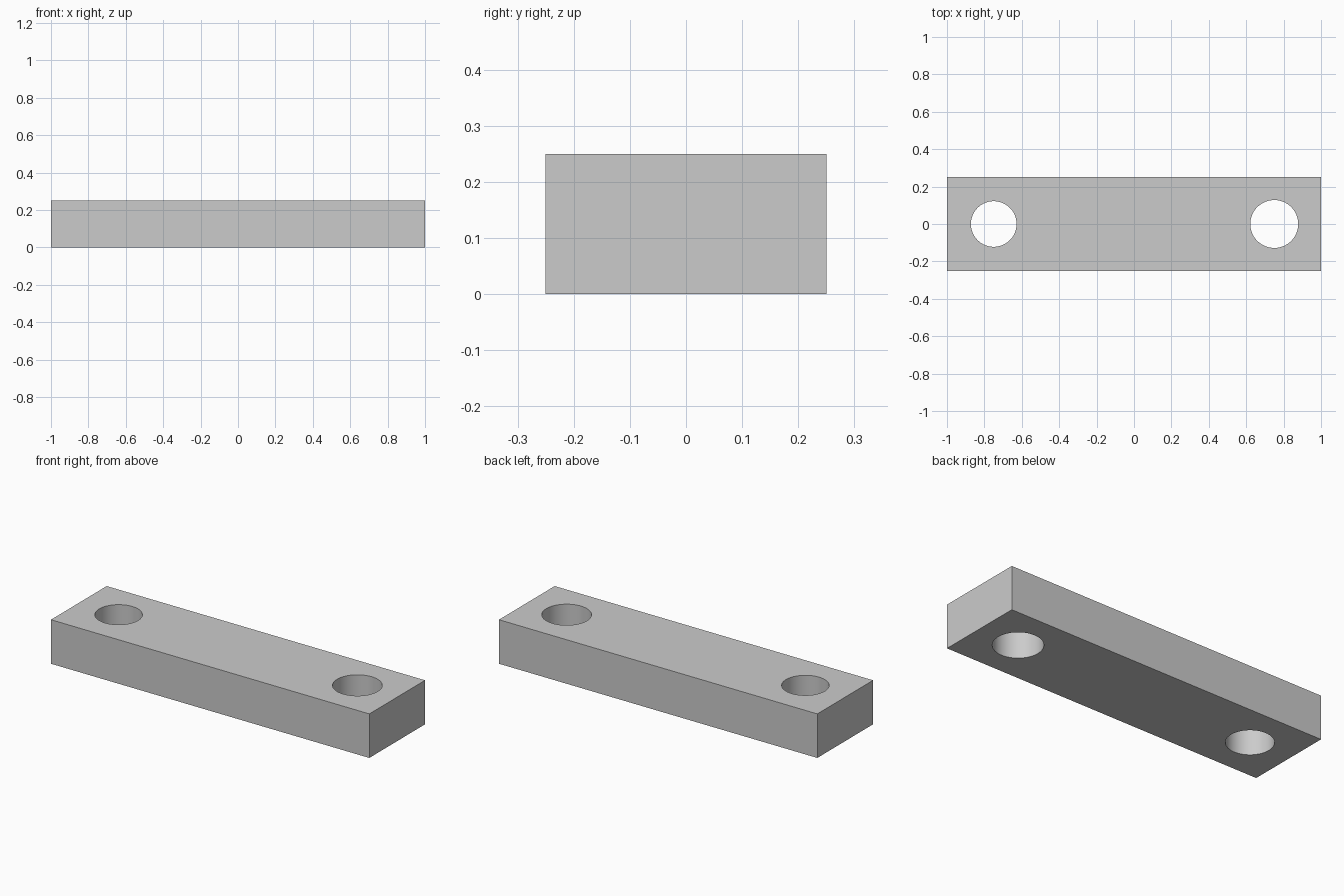
import bpy

if "Cube" in bpy.data.objects:
    bpy.data.objects.remove(bpy.data.objects["Cube"])

L, W, H = 2.0, 0.5, 0.25

# Rectangular bar
bpy.ops.mesh.primitive_cube_add(size=1, location=(0, 0, H / 2))
bar = bpy.context.object
bar.name = "drilled_bar"
bar.scale = (L, W, H)
bpy.ops.object.transform_apply(location=True, rotation=False, scale=True)


def drill(x, radius):
    """Cut a vertical through hole in the bar."""
    bpy.ops.mesh.primitive_cylinder_add(vertices=96, radius=radius, depth=H * 2,
                                        location=(x, 0, H / 2))
    cutter = bpy.context.object
    cutter.name = "hole_cutter"
    cutter.hide_render = True
    bpy.context.view_layer.objects.active = bar
    mod = bar.modifiers.new("hole", 'BOOLEAN')
    mod.operation = 'DIFFERENCE'
    mod.solver = 'EXACT'
    mod.object = cutter
    bpy.ops.object.modifier_apply(modifier=mod.name)
    bpy.data.objects.remove(cutter)


# Through holes: the left one is slightly smaller
drill(-0.75, 0.122)
drill(0.75, 0.128)

# Smooth hole walls, sharp edges
bar.select_set(True)
bpy.context.view_layer.objects.active = bar
bpy.ops.object.shade_smooth_by_angle()
